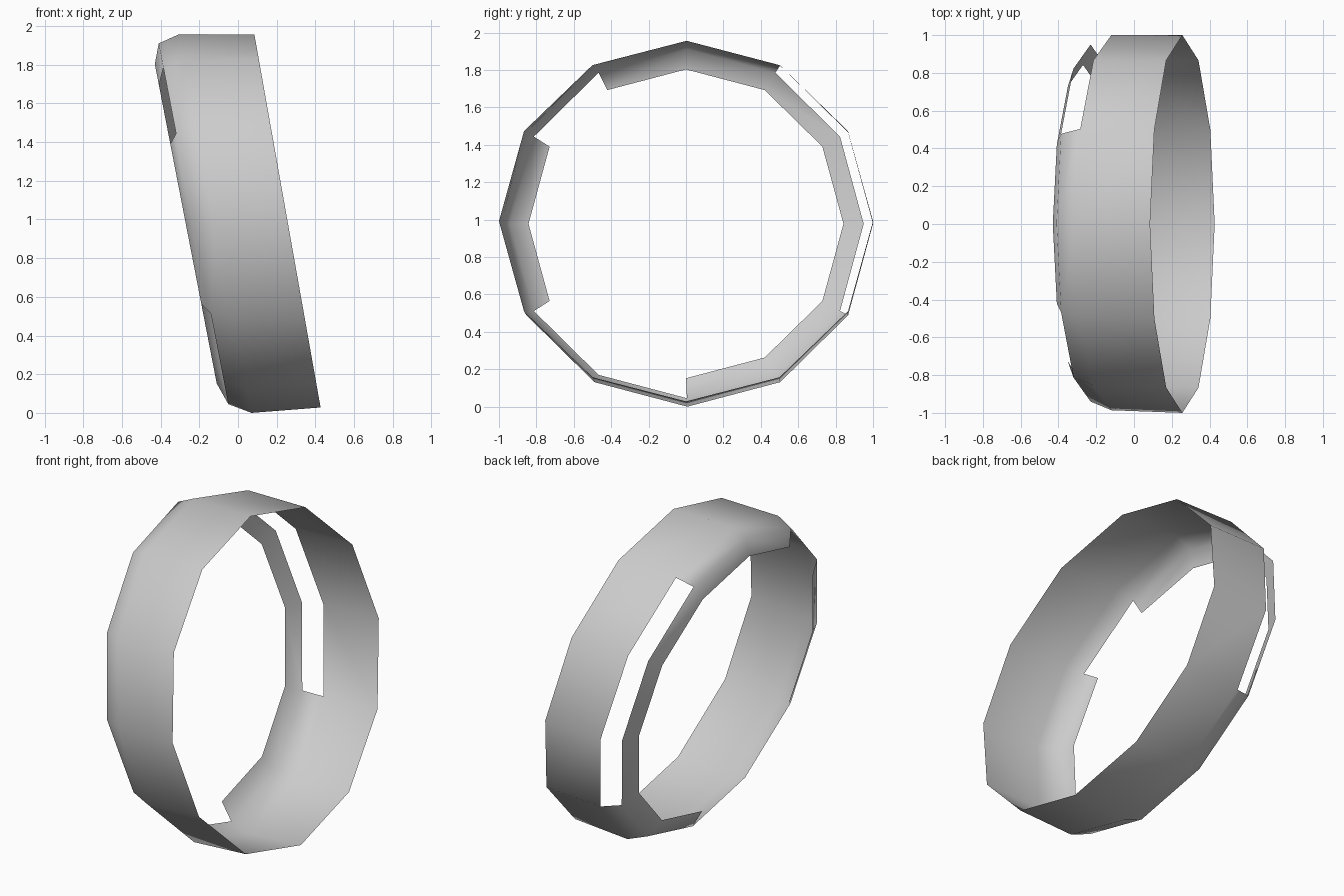
import bpy
import bmesh
from math import cos, sin, radians
from mathutils import Vector

if "Cube" in bpy.data.objects:
    bpy.data.objects.remove(bpy.data.objects["Cube"])

SIDES = 12
# Each hoop: top (x, z), bottom (x, z), half width in y, y offset
HOOPS = [
    ((0.085, 1.955), (0.427, 0.028), 1.00, 0.0),     # open rim
    ((-0.31, 1.955), (0.07, 0.0), 0.993, 0.007),     # outer shoulder
    ((-0.41, 1.91), (-0.05, 0.045), 0.945, 0.005),   # bevel
    ((-0.43, 1.803), (-0.11, 0.152), 0.842, 0.0),    # inner lip
]
# Segments left open, counted from +y going up in 30 degree steps
SLOT = {11, 0, 1}        # opening in the shoulder band
LIP_GAPS = {4, 7, 8}     # notches in the lip
OPEN = [set(), SLOT, LIP_GAPS]


def hoop(bm, top, bottom, width, shift):
    t, b = Vector((top[0], 0, top[1])), Vector((bottom[0], 0, bottom[1]))
    mid, up = (t + b) / 2, (t - b) / 2
    ring = []
    for i in range(SIDES):
        a = radians(360 / SIDES * i)
        ring.append(bm.verts.new(mid + up * sin(a) + Vector((0, shift + width * cos(a), 0))))
    return ring


# Tilted thin-walled ring with a rolled edge
bm = bmesh.new()
rings = [hoop(bm, *h) for h in HOOPS]
for k, gaps in enumerate(OPEN):
    for i in range(SIDES):
        if i not in gaps:
            j = (i + 1) % SIDES
            bm.faces.new((rings[k][i], rings[k][j], rings[k + 1][j], rings[k + 1][i]))
bmesh.ops.recalc_face_normals(bm, faces=bm.faces)

# Make the wall face outward
f = max(bm.faces, key=lambda p: p.calc_center_median().z)
if f.normal.z < 0:
    bmesh.ops.reverse_faces(bm, faces=bm.faces)
for f in bm.faces:
    f.smooth = True

mesh = bpy.data.meshes.new("ring_band")
bm.to_mesh(mesh)
bm.free()
band = bpy.data.objects.new("ring_band", mesh)
bpy.context.collection.objects.link(band)
